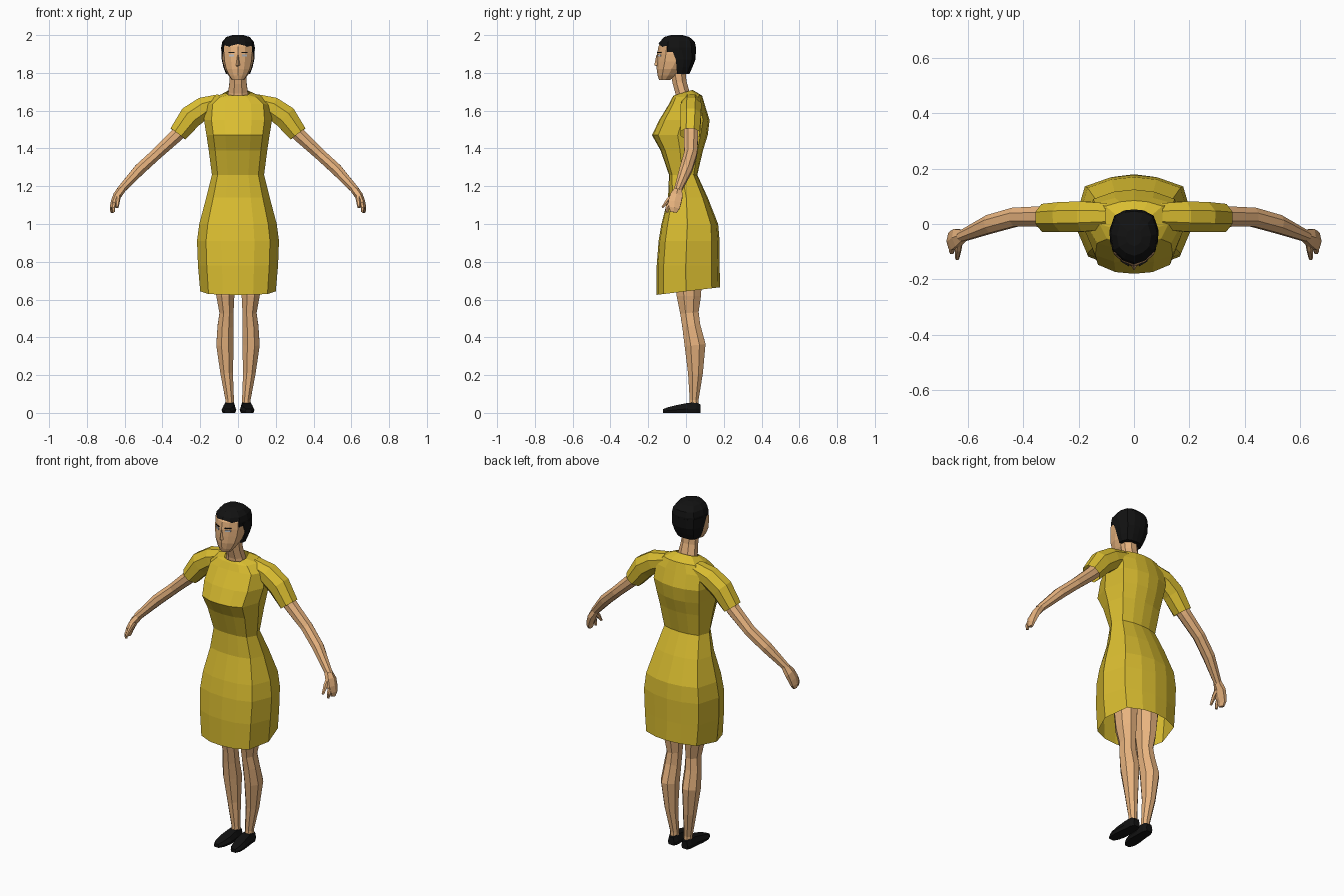
import bpy, bmesh, math
from mathutils import Vector


def material(name, rgb):
    m = bpy.data.materials.new(name)
    m.diffuse_color = (*rgb, 1)
    return m


YELLOW = material("yellow_cloth", (0.70, 0.51, 0.03))
SKIN = material("skin", (0.80, 0.45, 0.21))
BLACK = material("black", (0.006, 0.006, 0.006))
WHITE = material("eye_white", (0.55, 0.58, 0.62))
BLUE = material("eye_blue", (0.03, 0.08, 0.2))


def loft(name, rings, mat, caps=(True, True), mirror=False):
    """Skin a list of equal-length point rings with flat quads."""
    bm = bmesh.new()
    vs = [[bm.verts.new(p) for p in r] for r in rings]
    n = len(vs[0])
    for a, b in zip(vs, vs[1:]):
        for i in range(n):
            j = (i + 1) % n
            bm.faces.new((a[i], a[j], b[j], b[i]))
    if caps[0]:
        bm.faces.new(vs[0][::-1])
    if caps[1]:
        bm.faces.new(vs[-1])
    bmesh.ops.recalc_face_normals(bm, faces=bm.faces)
    me = bpy.data.meshes.new(name)
    bm.to_mesh(me)
    bm.free()
    me.materials.append(mat)
    ob = bpy.data.objects.new(name, me)
    bpy.context.collection.objects.link(ob)
    if mirror:
        mod = ob.modifiers.new("mirror", 'MIRROR')
        mod.use_clip = False
        mod.use_mirror_merge = False
    return ob


def section(half, w, yf, yb, zf, zb=None):
    """Symmetric outline: half = (x fraction, front-to-back fraction) points."""
    zb = zf if zb is None else zb
    full = half + [(-x, t) for x, t in half[-2:0:-1]]
    return [Vector((x * w, yf + t * (yb - yf), zf + t * (zb - zf))) for x, t in full]


def tube(name, pts, mat, sides=6, caps=(True, True), mirror=True):
    """Tube through (x, y, z, radius along y, radius across)."""
    rings = []
    for i, (x, y, z, a, b) in enumerate(pts):
        p, q = pts[max(i - 1, 0)], pts[min(i + 1, len(pts) - 1)]
        t = (Vector(q[:3]) - Vector(p[:3])).normalized()
        u = Vector((0, 1, 0))
        u = (u - t * u.dot(t)).normalized()
        v = t.cross(u)
        ang = [2 * math.pi * (k + .5) / sides for k in range(sides)]
        c = 1 / math.cos(math.pi / sides) ** 0.7
        rings.append([Vector((x, y, z)) + u * a * c * math.cos(k) + v * b * c * math.sin(k) for k in ang])
    return loft(name, rings, mat, caps, mirror)


# Dress body, open at the hem
CLOTH = [(0, 0), (.4, .02), (.78, .11), (1, .46), (.82, .87), (.4, .97), (0, 1)]
dress = [
    (.200, -.155, .18, .625, .665), (.212, -.155, .178, .78), (.217, -.145, .178, .91),
    (.205, -.13, .17, 1.0), (.168, -.095, .115, 1.14), (.138, -.09, .06, 1.26),
    (.155, -.135, .09, 1.39), (.167, -.18, .115, 1.47), (.18, -.142, .125, 1.55),
    (.172, -.09, .10, 1.635, 1.63), (.125, -.072, .085, 1.67, 1.68), (.065, -.065, .035, 1.68, 1.71)]
loft("dress", [section(CLOTH, *r) for r in dress], YELLOW, (False, False))

# Short sleeves
tube("sleeve", [
    (.09, .028, 1.645, .048, .045), (.18, .027, 1.615, .056, .06), (.25, .025, 1.567, .056, .064),
    (.318, .022, 1.477, .052, .05)], YELLOW, 8, (False, False))

# Arms, hands and fingers
tube("arm", [
    (.26, .026, 1.54, .04, .04), (.33, .027, 1.465, .038, .036), (.43, .025, 1.372, .035, .031),
    (.52, .0, 1.29, .034, .031), (.625, -.045, 1.175, .02, .021)], SKIN, 8)
tube("hand", [
    (.615, -.04, 1.185, .02, .02), (.64, -.05, 1.15, .034, .02), (.655, -.06, 1.115, .036, .017),
    (.665, -.062, 1.085, .03, .013), (.666, -.066, 1.062, .017, .009)], SKIN)
tube("thumb", [
    (.632, -.06, 1.155, .014, .012), (.636, -.092, 1.128, .012, .011), (.64, -.125, 1.088, .006, .007)], SKIN)
tube("index_finger", [
    (.655, -.08, 1.115, .011, .011), (.66, -.1, 1.085, .01, .009), (.658, -.1, 1.062, .007, .007)], SKIN)

# Legs
tube("leg", [
    (.075, .015, .88, .08, .068), (.067, .015, .62, .066, .049), (.061, .018, .53, .05, .038),
    (.066, .028, .46, .049, .043), (.069, .048, .36, .057, .047), (.06, .05, .21, .04, .034),
    (.044, .043, .07, .024, .023), (.044, .043, .03, .026, .024)], SKIN, 8)

# Shoes, lofted from toe to heel: y, centre x, half width, height
shoes = [(-.122, .055, .017, .02), (-.095, .053, .033, .03), (-.05, .048, .039, .041),
         (.01, .045, .034, .053), (.055, .044, .031, .055), (.076, .044, .02, .045)]
loft("shoe", [[(cx + fx * w, y, fz * h) for fx, fz in
               ((-.85, 0), (.85, 0), (1, .4), (.7, 1), (-.7, 1), (-1, .4))]
              for y, cx, w, h in shoes], BLACK, mirror=True)

# Neck
tube("neck", [
    (0, -.01, 1.64, .045, .06), (0, -.02, 1.70, .038, .053), (0, -.034, 1.75, .038, .046),
    (0, -.045, 1.82, .042, .046)], SKIN, 8, mirror=False)

# Head with face profile
FACE = [(0, 0), (.45, .07), (.88, .24), (1, .55), (.8, .88), (.4, .98), (0, 1)]
head = [
    (.032, -.142, -.085, 1.762), (.05, -.15, -.05, 1.785), (.07, -.155, -.01, 1.82),
    (.08, -.155, .025, 1.86), (.084, -.153, .04, 1.90), (.083, -.146, .035, 1.94),
    (.06, -.12, .01, 1.98)]
loft("head", [section(FACE, *r) for r in head], SKIN)

# Nose wedge
loft("nose", [[(-w, -.145, z), (0, y, z), (w, -.145, z)] for w, y, z in
              ((.013, -.15, 1.833), (.015, -.168, 1.84), (.007, -.157, 1.895))], SKIN)

# Hair: crown with an arched front hairline, and the back down to the nape
crown = [
    (.088, -.146, .052, 1.91), (.089, -.144, .053, 1.935), (.083, -.138, .046, 1.965),
    (.062, -.115, .018, 1.99), (.028, -.08, -.02, 2.0)]
rings = [section(FACE, *r) for r in crown]
for i, rise in ((0, .043), (1, .033), (11, .033)):
    rings[0][i].z += rise
for i, rise in ((0, .022), (1, .015), (11, .015)):
    rings[1][i].z += rise
loft("hair_crown", rings, BLACK, (False, True))
BACK = [(0, 0), (.5, 0), (.96, 0), (1, .4), (.8, .82), (.4, .97), (0, 1)]
back = [
    (.064, -.048, .018, 1.795), (.077, -.05, .034, 1.83), (.086, -.054, .05, 1.87),
    (.089, -.075, .053, 1.925)]
loft("hair_back", [section(BACK, *r) for r in back], BLACK)


# Eyes and brows as thin plates lying on the face
def plate(name, x, z, w, h, y, mat):
    s = .012   # follows the turn of the cheek
    loft(name, [[(x - w, y - s * w / .014, zz), (x + w, y + s * w / .014 * .4, zz),
                 (x + w, y + .012, zz), (x - w, y + .012, zz)]
                for zz in (z - h, z + h)], mat, mirror=True)


plate("eye", .034, 1.893, .013, .005, -.1405, WHITE)
plate("iris", .034, 1.893, .005, .005, -.1425, BLUE)
plate("brow", .034, 1.908, .015, .002, -.1405, BLACK)
